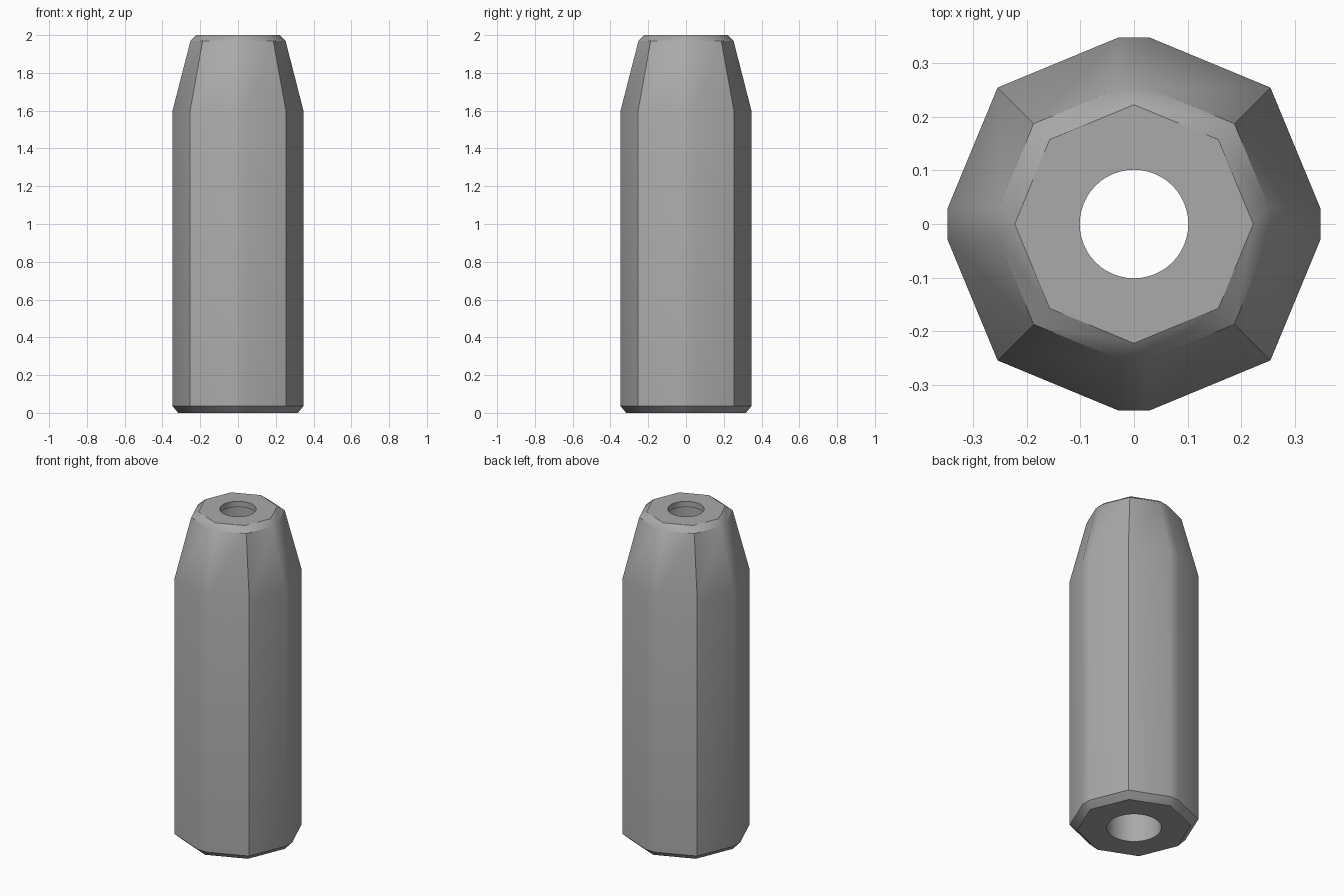
import bpy, bmesh, math

old = bpy.data.objects.get("Cube")
if old:
    bpy.data.objects.remove(old, do_unlink=True)

grey = bpy.data.materials.new("plain grey")
grey.use_nodes = True
COLOUR = (0.4, 0.4, 0.4, 1)
grey.diffuse_color = COLOUR
grey.node_tree.nodes["Principled BSDF"].inputs["Base Color"].default_value = COLOUR

SLOPE = math.tan(math.pi / 8)
SIDES = 48


def octagon(bm, radius, z, flat):
    """Octagon with corners on the axes, each axis corner cut to a small flat."""
    tip, diag = radius - flat * SLOPE, radius * math.sqrt(0.5)
    ring = []
    for q in range(4):
        c, s = round(math.cos(q * math.pi / 2)), round(math.sin(q * math.pi / 2))
        for x, y in ((tip, -flat), (tip, flat), (diag, diag)):
            ring.append(bm.verts.new((c * x - s * y, s * x + c * y, z)))
    return ring


def circle(bm, radius, z):
    return [bm.verts.new((radius * math.cos(2 * math.pi * i / SIDES),
                          radius * math.sin(2 * math.pi * i / SIDES), z))
            for i in range(SIDES)]


def skin(bm, rings):
    for a, b in zip(rings, rings[1:]):
        for i in range(len(a)):
            j = (i + 1) % len(a)
            bm.faces.new((a[i], a[j], b[j], b[i]))


def cap(bm, outer, inner):
    """Flat ring between an outer outline and a round opening."""
    loops = [bm.edges.get((r[i - 1], r[i])) for r in (outer, inner) for i in range(len(r))]
    bmesh.ops.triangle_fill(bm, edges=loops, use_beauty=True)


bm = bmesh.new()
# Outer shell: chamfered foot, straight body, tapered shoulder, chamfered rim
shell = [octagon(bm, r, z, f) for r, z, f in (
    (0.317, 0, 0.0001), (0.359, 0.036, 0.03), (0.359, 1.6, 0.03),
    (0.264, 1.97, 0.03), (0.222, 2, 0.0001))]
skin(bm, shell)
# Wide bore from below, narrowing to a thin lip at the top
bore = [circle(bm, r, z) for r, z in (
    (0.101, 2), (0.101, 1.965), (0.152, 1.965), (0.152, 0))]
skin(bm, bore)
cap(bm, shell[0], bore[-1])
cap(bm, shell[-1], bore[0])
bmesh.ops.remove_doubles(bm, verts=bm.verts, dist=0.001)
bmesh.ops.recalc_face_normals(bm, faces=bm.faces)
bmesh.ops.dissolve_limit(bm, angle_limit=0.001, verts=[], edges=[
    e for e in bm.edges if all(abs(f.normal.z) > 0.999 for f in e.link_faces)])

mesh = bpy.data.meshes.new("octagonal_sleeve")
bm.to_mesh(mesh)
bm.free()
mesh.materials.append(grey)
sleeve = bpy.data.objects.new("octagonal_sleeve", mesh)
bpy.context.collection.objects.link(sleeve)
bpy.ops.object.select_all(action='DESELECT')
sleeve.select_set(True)
bpy.context.view_layer.objects.active = sleeve
bpy.ops.object.shade_smooth_by_angle(angle=math.radians(32))
